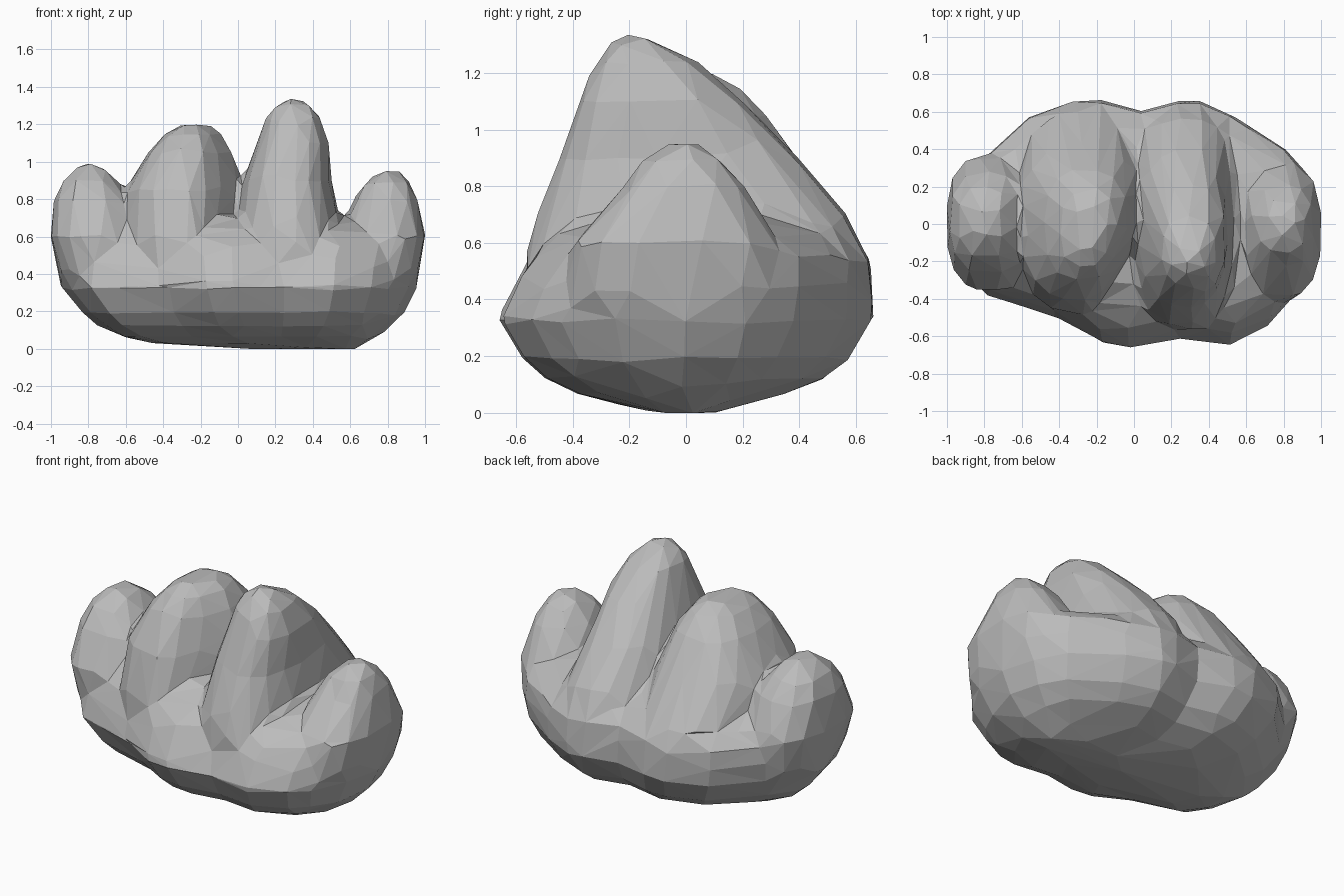
import bpy, bmesh, math

cube = bpy.data.objects.get("Cube")
if cube:
    bpy.data.objects.remove(cube, do_unlink=True)

# Stone colour
stone = bpy.data.materials.new("grey stone")
stone.use_nodes = True
grey = (0.5, 0.5, 0.5, 1)
stone.diffuse_color = grey
stone.node_tree.nodes["Principled BSDF"].inputs["Base Color"].default_value = grey

# Plan outline of the body
BODY = [(-1, 0), (-1, .1), (-.84, .32), (-.58, .57), (-.33, .66), (-.18, .66),
        (.04, .6), (.25, .66), (.35, .66), (.55, .57), (.84, .38), (.95, .22),
        (1, 0), (.95, -.25), (.85, -.43), (.75, -.54), (.53, -.65), (.25, -.61),
        (-.03, -.66), (-.18, -.64), (-.43, -.5), (-.84, -.38), (-.95, -.2)]
BODY = [(x, y / .66) for x, y in BODY]


def rounded(n=28, power=.78):
    pts = []
    for i in range(n):
        a = math.tau * i / n
        c, s = math.cos(a), math.sin(a)
        pts.append((math.copysign(abs(c) ** power, c), math.copysign(abs(s) ** power, s)))
    return pts


# Rounded lobe section, and one hollowed at its front left
LOBE = rounded()
HOLLOWED = [(u - .5 * max(u, 0) * max(-v, 0), v) for u, v in LOBE]


def loft(bm, section, levels):
    """Closed solid from levels of (z, x0, x1, y0, y1)."""
    rings = []
    for z, x0, x1, y0, y1 in levels:
        rings.append([bm.verts.new(((x0 + x1) / 2 + u * (x1 - x0) / 2,
                                    (y0 + y1) / 2 + v * (y1 - y0) / 2, z))
                      for u, v in section])
    n = len(section)
    faces = [bm.faces.new(rings[0]), bm.faces.new(rings[-1])]
    for low, high in zip(rings, rings[1:]):
        for i in range(n):
            j = (i + 1) % n
            faces.append(bm.faces.new((low[i], low[j], high[j], high[i])))
    bmesh.ops.recalc_face_normals(bm, faces=faces)


bm = bmesh.new()

# Broad rounded body with a domed top
loft(bm, BODY, [(-.002, .1, .64, -.08, .1), (.03, -.46, .69, -.25, .22),
                (.065, -.63, .75, -.38, .34), (.12, -.74, .82, -.5, .48),
                (.19, -.83, .89, -.58, .57), (.33, -.945, .96, -.665, .66),
                (.45, -.975, .98, -.61, .66), (.55, -.97, .97, -.555, .65),
                (.63, -.9, .9, -.46, .56), (.7, -.7, .66, -.32, .42)])

# Outer right lobe, running down into the body
loft(bm, LOBE, [(.22, -.82, -.5, -.26, .26), (.4, -.955, -.52, -.34, .35),
                (.6, -1.005, -.55, -.36, .37), (.8, -.985, -.58, -.26, .28),
                (.9, -.94, -.65, -.18, .2), (.955, -.88, -.7, -.11, .12),
                (.99, -.83, -.76, -.06, .06)])

# Inner right lobe, with a long crown
loft(bm, HOLLOWED, [(.25, -.6, .05, -.42, .52), (.45, -.63, .06, -.48, .63),
                    (.6, -.63, .05, -.48, .62), (.85, -.6, .035, -.41, .43),
                    (1.05, -.48, -.03, -.31, .29), (1.15, -.39, -.09, -.23, .19),
                    (1.2, -.31, -.16, -.14, .1)])

# Inner left lobe, the tallest
loft(bm, LOBE, [(.3, .02, .56, -.55, .55), (.55, -.01, .57, -.57, .64),
                (.7, -.01, .54, -.53, .57), (.9, .03, .5, -.45, .4),
                (1.1, .1, .49, -.38, .2), (1.24, .15, .44, -.32, .04),
                (1.3, .2, .39, -.27, -.08), (1.335, .26, .34, -.23, -.15)])

# Outer left lobe, running down into the body
loft(bm, LOBE, [(.22, .5, .87, -.38, .34), (.42, .52, .97, -.43, .37),
                (.6, .54, 1.005, -.4, .33), (.8, .62, .96, -.22, .21),
                (.89, .68, .92, -.16, .13), (.952, .76, .86, -.06, .05)])

mesh = bpy.data.meshes.new("lobed_rock")
bm.to_mesh(mesh)
bm.free()
rock = bpy.data.objects.new("lobed_rock", mesh)
bpy.context.collection.objects.link(rock)


def bake():
    """Apply the rock's modifiers."""
    bpy.context.view_layer.update()
    deps = bpy.context.evaluated_depsgraph_get()
    result = bpy.data.meshes.new_from_object(rock.evaluated_get(deps))
    rock.modifiers.clear()
    rock.data = result


# Fuse the solids, soften the joins
fuse = rock.modifiers.new("fuse", "REMESH")
fuse.mode = "VOXEL"
fuse.voxel_size = .022
soften = rock.modifiers.new("soften", "SMOOTH")
soften.iterations = 14
bake()

# Reduce to coarse facets
facets = rock.modifiers.new("facets", "DECIMATE")
facets.ratio = min(1, 660 / (2 * len(rock.data.polygons)))
bake()

# Flat grey facets
rock.data.materials.clear()
rock.data.materials.append(stone)
for face in rock.data.polygons:
    face.use_smooth = False
    face.material_index = 0
rock.data.update()
